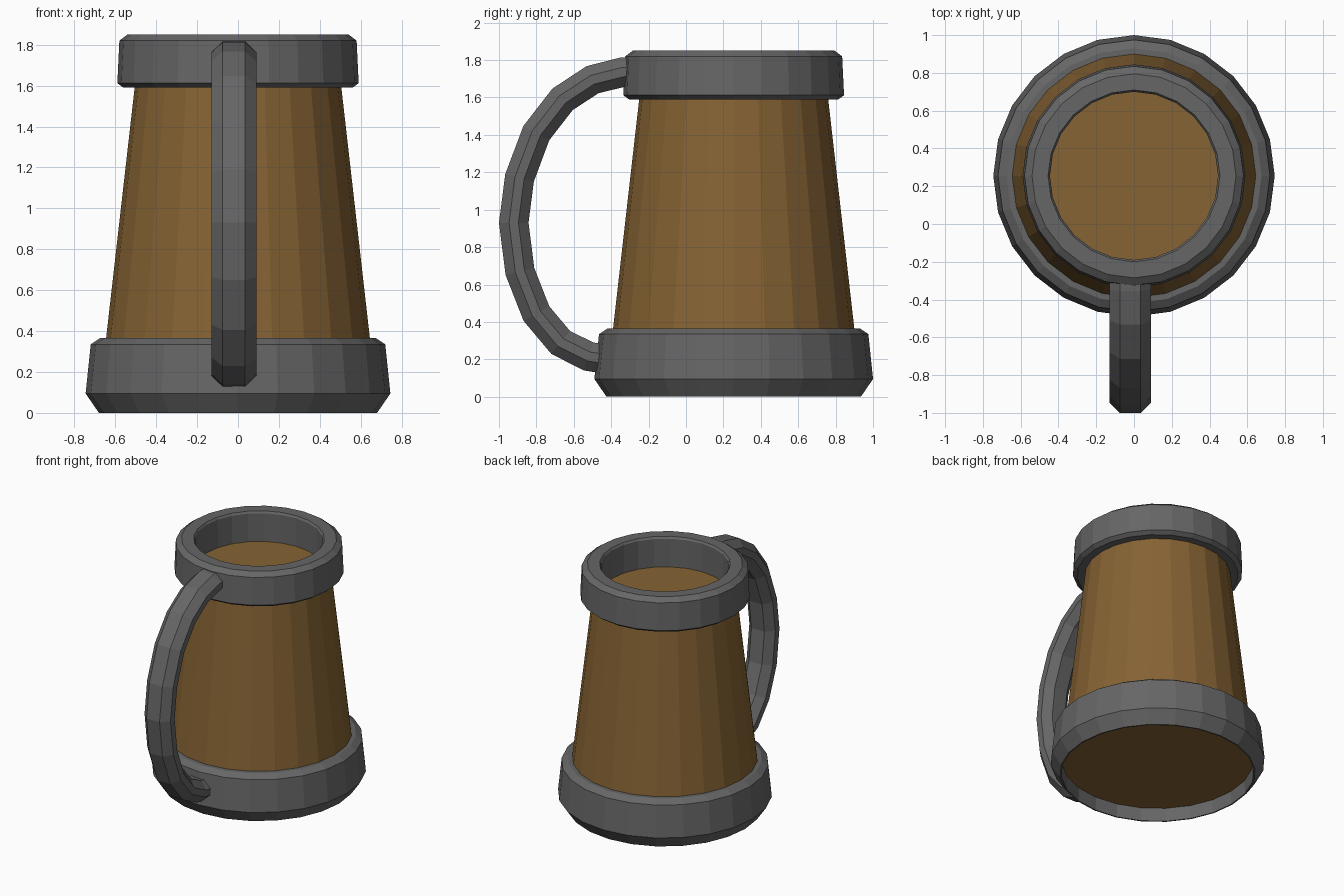
import bpy, bmesh, math
from mathutils import Vector

if "Cube" in bpy.data.objects:
    bpy.data.objects.remove(bpy.data.objects["Cube"])

SIDES = 24
CY = 0.255  # y of the mug axis


def material(name, rgb):
    m = bpy.data.materials.new(name)
    m.diffuse_color = (*rgb, 1)
    m.use_nodes = True
    m.node_tree.nodes["Principled BSDF"].inputs["Base Color"].default_value = m.diffuse_color
    return m


metal = material("dark_grey_metal", (0.133, 0.133, 0.133))
wood = material("brown_wood", (0.24, 0.125, 0.034))


def finish(bm, name, mat):
    bmesh.ops.recalc_face_normals(bm, faces=bm.faces)
    me = bpy.data.meshes.new(name)
    bm.to_mesh(me)
    bm.free()
    me.materials.append(mat)
    ob = bpy.data.objects.new(name, me)
    bpy.context.collection.objects.link(ob)
    return ob


def skin(bm, rings, close):
    """Bridge rings of points; either close the loop or cap both ends."""
    vs = [[bm.verts.new(p) for p in r] for r in rings]
    n = len(vs[0])
    for a, b in zip(vs, vs[1:] + vs[:1] if close else vs[1:]):
        for i in range(n):
            j = (i + 1) % n
            bm.faces.new((a[i], a[j], b[j], b[i]))
    if not close:
        bm.faces.new(vs[0])
        bm.faces.new(vs[-1])


def lathe(name, profile, mat, close):
    bm = bmesh.new()
    rings = [[(r * math.cos(2 * math.pi * i / SIDES),
               CY + r * math.sin(2 * math.pi * i / SIDES), z)
              for i in range(SIDES)] for r, z in profile]
    skin(bm, rings, close)
    return finish(bm, name, mat)


# tapered wooden body, capped inside the rim and above the base
lathe("body", [(0.675, 0.10), (0.502, 1.62)], wood, False)

# metal bands
lathe("base_band", [(0.67, 0), (0.68, 0), (0.745, 0.095), (0.72, 0.335),
                    (0.675, 0.365), (0.635, 0.365), (0.665, 0.11)], metal, True)
lathe("rim_band", [(0.50, 1.59), (0.56, 1.59), (0.59, 1.612), (0.58, 1.82),
                   (0.54, 1.85), (0.455, 1.85), (0.445, 1.835), (0.445, 1.60)],
      metal, True)

# handle: chamfered section swept along a curved path in the yz plane
path = [(-0.25, 1.742), (-0.34, 1.735), (-0.50, 1.695), (-0.66, 1.59),
        (-0.80, 1.41), (-0.89, 1.17), (-0.921, 0.93), (-0.888, 0.67),
        (-0.80, 0.445), (-0.67, 0.29), (-0.52, 0.215), (-0.42, 0.20)]
section = [(-0.11, -0.025), (-0.055, -0.079), (0.055, -0.079), (0.11, -0.025),
           (0.11, 0.025), (0.055, 0.079), (-0.055, 0.079), (-0.11, 0.025)]
rings = []
for i, p in enumerate(path):
    a, b = path[max(i - 1, 0)], path[min(i + 1, len(path) - 1)]
    t = Vector((b[0] - a[0], b[1] - a[1])).normalized()
    rings.append([(-0.02 + u, p[0] - t.y * v, p[1] + t.x * v) for u, v in section])
bm = bmesh.new()
skin(bm, rings, False)
finish(bm, "handle", metal)
